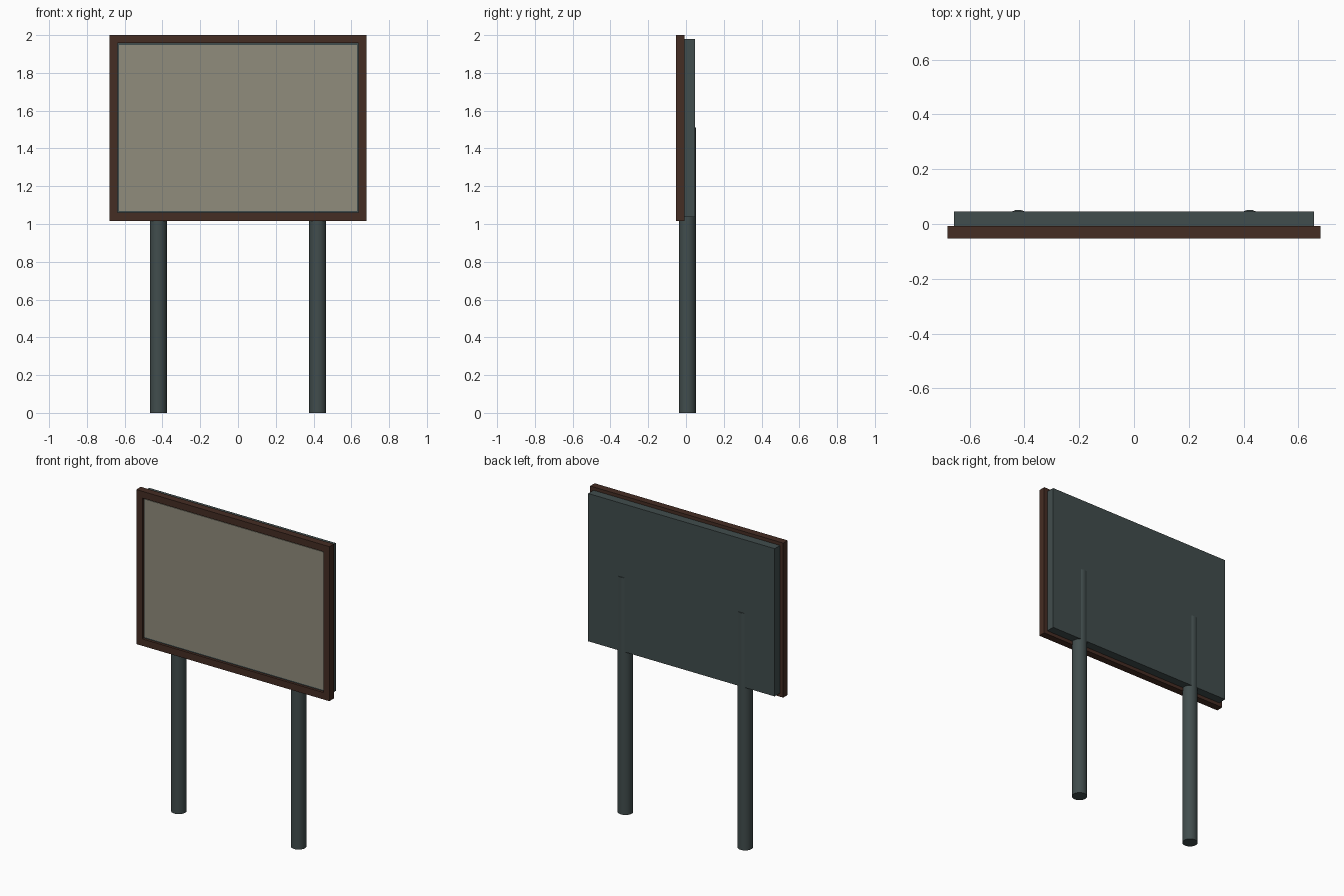
import bpy, bmesh
from mathutils import Vector

if "Cube" in bpy.data.objects:
    bpy.data.objects.remove(bpy.data.objects["Cube"])


def material(name, rgb):
    m = bpy.data.materials.new(name)
    m.diffuse_color = (*rgb, 1)
    m.use_nodes = True
    m.node_tree.nodes["Principled BSDF"].inputs["Base Color"].default_value = m.diffuse_color
    return m


brown = material("dark_brown", (0.060, 0.026, 0.017))
slate = material("slate_green", (0.053, 0.074, 0.074))
beige = material("dull_beige", (0.28, 0.265, 0.20))


def make_object(name, bm, mat):
    bmesh.ops.recalc_face_normals(bm, faces=bm.faces)
    me = bpy.data.meshes.new(name)
    bm.to_mesh(me)
    bm.free()
    me.materials.append(mat)
    ob = bpy.data.objects.new(name, me)
    bpy.context.collection.objects.link(ob)
    return ob


def box(name, half_x, y0, y1, z0, z1, mat):
    bm = bmesh.new()
    bmesh.ops.create_cube(bm, size=1)
    bmesh.ops.scale(bm, vec=(2 * half_x, y1 - y0, z1 - z0), verts=bm.verts)
    bmesh.ops.translate(bm, vec=(0, (y0 + y1) / 2, (z0 + z1) / 2), verts=bm.verts)
    return make_object(name, bm, mat)


def rect(half_x, z0, z1):
    return [(-half_x, z0), (half_x, z0), (half_x, z1), (-half_x, z1)]


# Mitred picture frame: front ring extruded backwards
bm = bmesh.new()
outer = [bm.verts.new((x, -0.052, z)) for x, z in rect(0.68, 1.016, 2.0)]
inner = [bm.verts.new((x, -0.052, z)) for x, z in rect(0.638, 1.06, 1.957)]
ring = [bm.faces.new((outer[i], outer[(i + 1) % 4], inner[(i + 1) % 4], inner[i]))
        for i in range(4)]
ext = bmesh.ops.extrude_face_region(bm, geom=ring, use_keep_orig=True)
bmesh.ops.translate(bm, vec=Vector((0, 0.045, 0)),
                    verts=[v for v in ext["geom"] if isinstance(v, bmesh.types.BMVert)])
make_object("frame", bm, brown)

# Rear case, its raised front inside the frame, and the display sheet
box("back_case", 0.657, -0.007, 0.0465, 1.038, 1.979, slate)
box("display_backing", 0.638, -0.036, -0.007, 1.06, 1.957, slate)
box("display_sheet", 0.629, -0.040, -0.036, 1.069, 1.948, beige)

# Round posts, reaching up behind the case
for side, sx in (("left", -1), ("right", 1)):
    bm = bmesh.new()
    bmesh.ops.create_cone(bm, cap_ends=True, segments=24, radius1=0.045,
                          radius2=0.045, depth=1.51)
    bmesh.ops.translate(bm, vec=(sx * 0.422, 0.007, 0.755), verts=bm.verts)
    post = make_object(side + "_post", bm, slate)
    bpy.ops.object.select_all(action='DESELECT')
    post.select_set(True)
    bpy.context.view_layer.objects.active = post
    bpy.ops.object.shade_smooth_by_angle()
